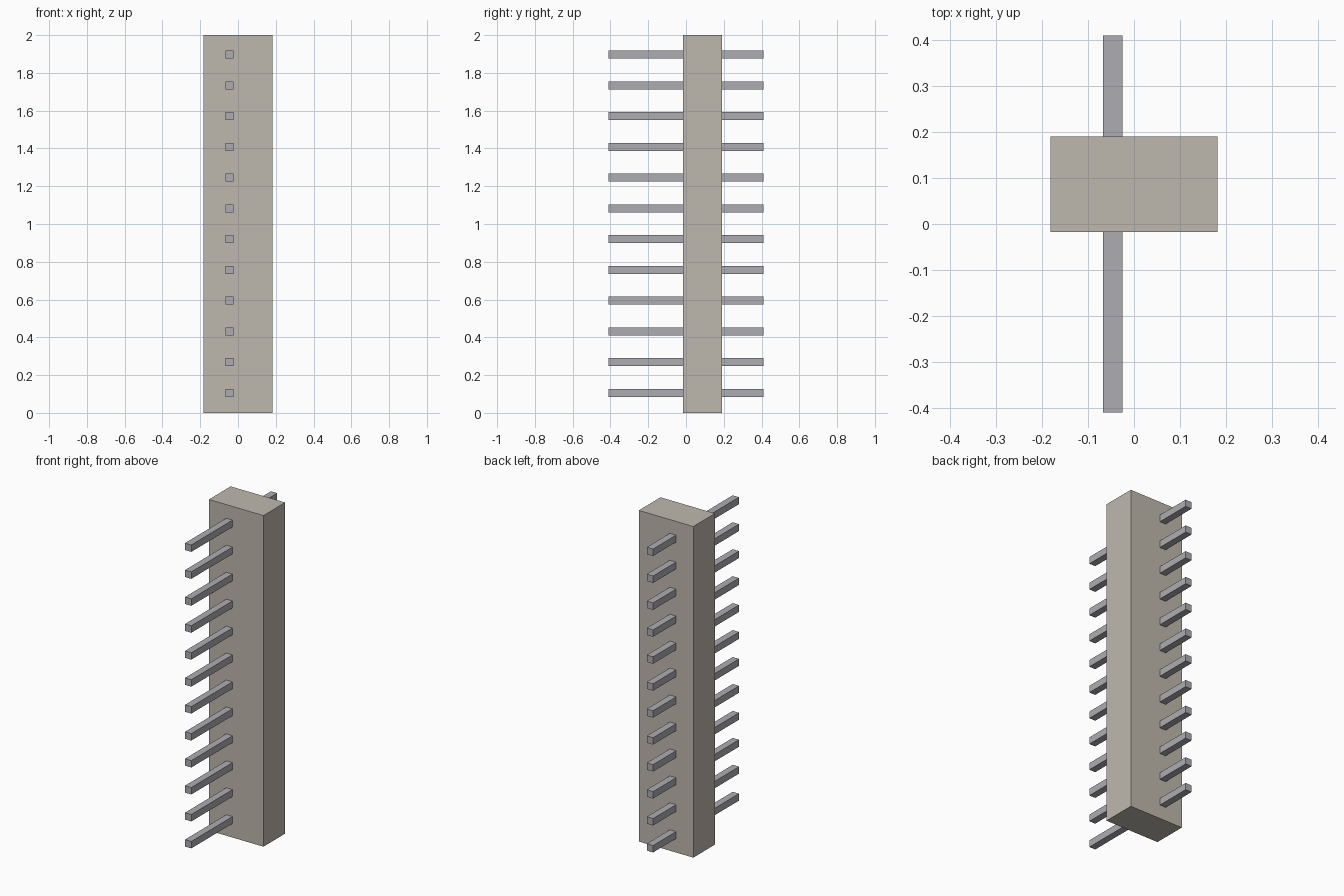
import bpy

cube = bpy.data.objects.get("Cube")
if cube:
    bpy.data.objects.remove(cube, do_unlink=True)


def make_material(name, rgb):
    mat = bpy.data.materials.new(name)
    mat.use_nodes = True
    mat.diffuse_color = (*rgb, 1)
    node = next(n for n in mat.node_tree.nodes if n.type == 'BSDF_PRINCIPLED')
    node.inputs["Base Color"].default_value = (*rgb, 1)
    return mat


def box(name, low, high, mat):
    """Axis-aligned box between two corners."""
    center = [(a + b) / 2 for a, b in zip(low, high)]
    bpy.ops.mesh.primitive_cube_add(size=1, location=center)
    obj = bpy.context.object
    obj.name = name
    obj.scale = [b - a for a, b in zip(low, high)]
    bpy.ops.object.transform_apply(location=False, rotation=False, scale=True)
    obj.data.materials.append(mat)
    return obj


beige = make_material("beige plastic", (0.52, 0.485, 0.42))
grey = make_material("grey metal", (0.42, 0.415, 0.445))

# Upright housing block
box("housing", (-0.182, -0.017, 0), (0.182, 0.19, 2), beige)

# Row of square pins passing through the housing
PIN_COUNT, FIRST, PITCH, HALF = 12, 0.1055, 0.1628, 0.021
PIN_X = -0.046
for i in range(PIN_COUNT):
    z = FIRST + i * PITCH
    box(f"pin_{i + 1}", (PIN_X - HALF, -0.41, z - HALF),
        (PIN_X + HALF, 0.41, z + HALF), grey)
